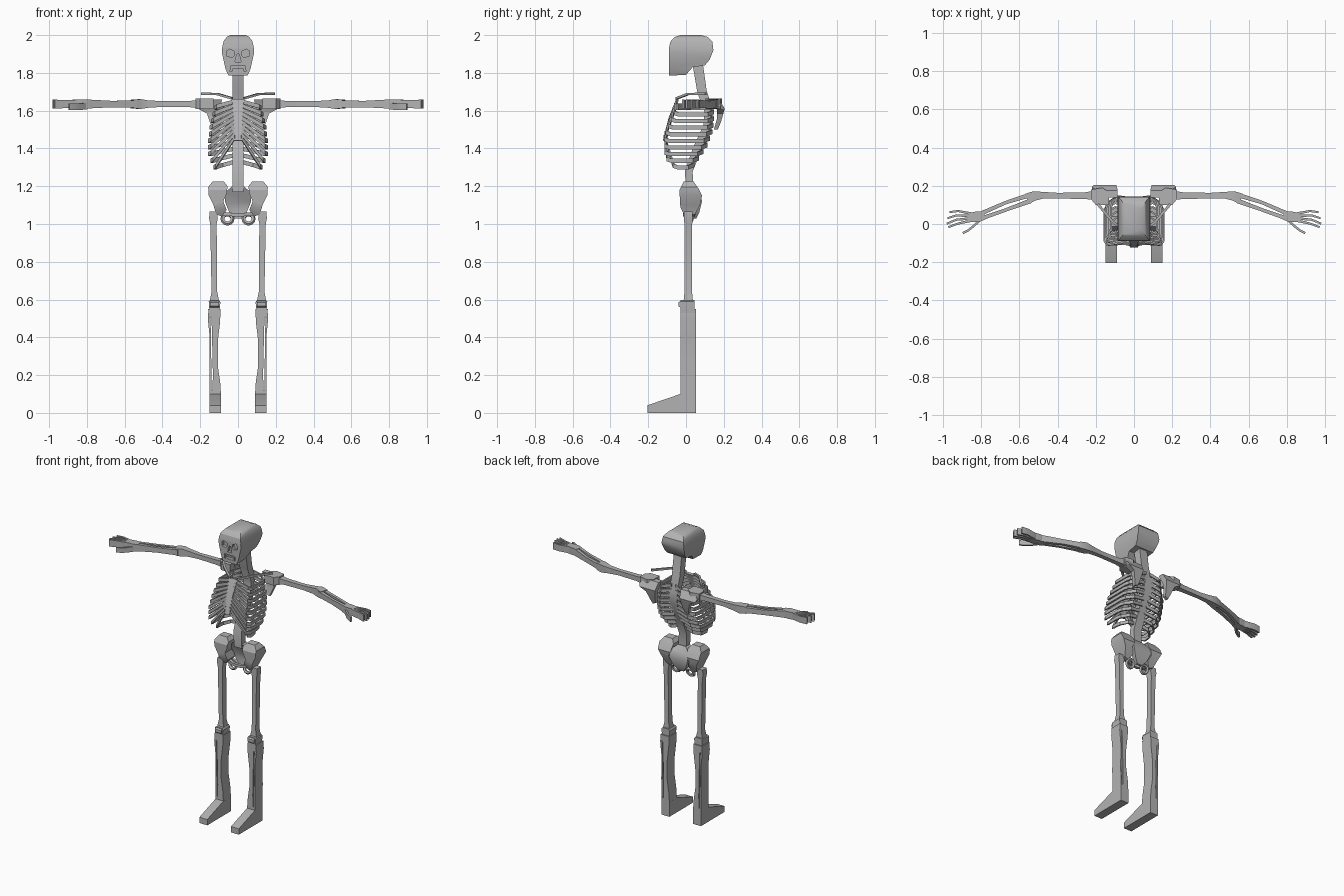
import bpy, bmesh, math
from mathutils import Vector

if "Cube" in bpy.data.objects:
    bpy.data.objects.remove(bpy.data.objects["Cube"])

bone = bpy.data.materials.new("bone_grey")
bone.diffuse_color = (0.45, 0.45, 0.45, 1)
bone.use_nodes = True
bone.node_tree.nodes["Principled BSDF"].inputs["Base Color"].default_value = bone.diffuse_color


def make(name, verts, faces, mirror=False):
    me = bpy.data.meshes.new(name)
    me.from_pydata(verts, [], faces)
    bm = bmesh.new()
    bm.from_mesh(me)
    bmesh.ops.recalc_face_normals(bm, faces=bm.faces)
    bm.to_mesh(me)
    bm.free()
    me.materials.append(bone)
    ob = bpy.data.objects.new(name, me)
    bpy.context.collection.objects.link(ob)
    if mirror:
        ob.modifiers.new("mirror", 'MIRROR')
    return ob


def prism(name, pts, axis, lo, hi, mirror=False):
    """Extrude a 2D outline along axis x (pts y,z), y (pts x,z) or z (pts x,y)."""
    def at(p, d):
        return {'x': (d, p[0], p[1]), 'y': (p[0], d, p[1]), 'z': (p[0], p[1], d)}[axis]
    n = len(pts)
    verts = [at(p, d) for d in (lo, hi) for p in pts]
    faces = [tuple(range(n)), tuple(range(n, 2 * n))]
    faces += [(i, (i + 1) % n, n + (i + 1) % n, n + i) for i in range(n)]
    return make(name, verts, faces, mirror)


def sweep(name, path, sizes, ref=(0, 0, 1), mirror=False):
    """Rectangular bar along a path; size = (across, along ref)."""
    path, ref = [Vector(p) for p in path], Vector(ref)
    if isinstance(sizes, tuple):
        sizes = [sizes] * len(path)
    verts, faces = [], []
    for i, p in enumerate(path):
        t = path[min(i + 1, len(path) - 1)] - path[max(i - 1, 0)]
        s = t.cross(ref).normalized()
        a, b = sizes[i][0] / 2, sizes[i][1] / 2
        verts += [p + s * u * a + ref * v * b for u, v in ((-1, -1), (1, -1), (1, 1), (-1, 1))]
    for i in range(len(path) - 1):
        k = 4 * i
        faces += [(k + j, k + (j + 1) % 4, k + 4 + (j + 1) % 4, k + 4 + j) for j in range(4)]
    k = len(verts) - 4
    faces += [(3, 2, 1, 0), (k, k + 1, k + 2, k + 3)]
    return make(name, verts, faces, mirror)


def carve(ob, cutter, op):
    m = ob.modifiers.new("carve", 'BOOLEAN')
    m.operation, m.object, m.solver = op, cutter, 'EXACT'
    bpy.context.view_layer.objects.active = ob
    bpy.ops.object.modifier_apply(modifier=m.name)
    bpy.data.objects.remove(cutter)


def table(t, rows):
    for (a, va), (b, vb) in zip(rows, rows[1:]):
        if t <= b:
            return va + (vb - va) * (t - a) / (b - a)
    return rows[-1][1]


def both(half):
    return half + [(-x, z) for x, z in reversed(half)]


# Skull: front outline intersected with side outline, then sockets cut in
skull = prism("skull", both([(.05, 1.785), (.066, 1.82), (.075, 1.86), (.085, 1.905), (.083, 1.94),
                             (.075, 1.97), (.058, 1.992), (.04, 2.0)]), 'y', -.2, .2)
carve(skull, prism("side", [(-.09, 1.785), (-.09, 1.93), (-.083, 1.965), (-.06, 1.99), (-.03, 2.0),
                            (.08, 2.0), (.115, 1.99), (.14, 1.965), (.145, 1.92), (.125, 1.87), (.1, 1.84),
                            (.035, 1.83), (0, 1.79)], 'x', -.2, .2), 'INTERSECT')
eye = [(.018, 1.895), (.03, 1.882), (.058, 1.888), (.06, 1.915), (.045, 1.926), (.022, 1.915)]
for sign in (1, -1):
    carve(skull, prism("eye_cut", [(sign * x, z) for x, z in eye], 'y', -.2, -.07), 'DIFFERENCE')
carve(skull, prism("nose_cut", both([(.016, 1.857), (.012, 1.88), (.005, 1.9)]), 'y', -.2, -.07), 'DIFFERENCE')
carve(skull, prism("mouth_cut", both([(.042, 1.807), (.038, 1.838)]), 'y', -.2, -.075), 'DIFFERENCE')
prism("teeth", both([(.033, 1.805), (.03, 1.824)]), 'y', -.088, -.07)

# Spine
sweep("spine", [(0, .06, 1.86), (0, .085, 1.7), (0, .12, 1.6), (0, .115, 1.52), (0, .06, 1.4),
                (0, .015, 1.28), (0, .02, 1.17)],
      [(.055, .06), (.05, .06), (.045, .06), (.045, .06), (.045, .06), (.04, .06), (.045, .06)], (1, 0, 0))

# Sternum
sweep("sternum", [(0, -.045, 1.66), (0, -.085, 1.56), (0, -.115, 1.44)],
      [(.015, .065), (.015, .045), (.015, .04)], (1, 0, 0))

# Ribs fan out: level on top, steep at the bottom
RIBS = 10
for i in range(RIBS):
    t = i / (RIBS - 1)
    zs, zf = 1.615 - .315 * t, 1.65 - .19 * t
    x = table(t, [(0, .12), (.3, .145), (.6, .155), (.8, .153), (1, .125)])
    yf = table(t, [(0, -.045), (.5, -.11), (.85, -.11), (1, -.065)])
    yb = table(t, [(0, .145), (.4, .14), (.7, .105), (1, .04)])
    ys = table(t, [(0, -.05), (.5, -.085), (1, -.115)])
    sweep(f"rib_{i + 1}", [(.015, yb - .01, zs + .03), (x * .65, yb, zs + .012), (x * .95, yb - .03, zs),
                           (x, yb - .06, zs), (x, yf + .02, zs), (x * .93, yf, zs + .008),
                           (.015, ys, zf)], (.01, .022), mirror=True)

# Shoulder girdle
sweep("collarbone", [(.03, -.05, 1.665), (.11, .01, 1.688), (.19, .105, 1.69)], (.014, .012), mirror=True)
blade = [(.085, 1.66), (.19, 1.66), (.22, 1.63), (.21, 1.61), (.165, 1.585), (.135, 1.5), (.11, 1.51)]
blade_ob = prism("shoulder_blade", blade, 'y', 0, .3)
carve(blade_ob, prism("side", [(.13, 1.68), (.165, 1.68), (.205, 1.61), (.185, 1.54), (.165, 1.49),
                               (.145, 1.49), (.165, 1.56), (.165, 1.6)], 'x', 0, .4), 'INTERSECT')
blade_ob.modifiers.new("mirror", 'MIRROR')
prism("shoulder_joint", [(.13, .1), (.2, .1), (.225, .13), (.225, .18), (.165, .19), (.13, .165)], 'z',
      1.61, 1.665, mirror=True)

# Arms
Z = 1.635
sweep("upper_arm", [(.2, .15, Z), (.26, .148, Z), (.4, .148, Z), (.48, .15, Z), (.52, .147, Z), (.56, .132, Z)],
      [(.05, .045), (.034, .032), (.03, .03), (.036, .04), (.05, .052), (.055, .045)], mirror=True)
for name, dy in (("radius", .016), ("ulna", -.016)):
    sweep(name, [(.54, .137 + dy, Z), (.67, .093 + dy * 1.2, Z), (.81, .038 + dy * .8, Z)],
          [(.025, .038), (.018, .034), (.022, .048)], mirror=True)

# Hands
prism("palm", [(.785, .065), (.775, .025), (.81, .01), (.86, .012), (.875, .03), (.865, .058), (.82, .066)],
      'z', Z - .024, Z + .024, mirror=True)
fingers = [[(.85, .054), (.92, .068), (.965, .062)], [(.85, .042), (.93, .045), (.975, .03)],
           [(.85, .03), (.93, .022), (.979, .002)], [(.85, .018), (.92, .002), (.97, -.016)]]
for i, f in enumerate(fingers):
    sweep(f"finger_{i + 1}", [(x, y, Z) for x, y in f], [(.014, .044), (.011, .044), (.01, .046)], mirror=True)
sweep("thumb", [(.8, .025, Z - .01), (.84, -.012, Z - .015), (.865, -.032, Z - .015), (.895, -.048, Z - .015)],
      (.012, .034), mirror=True)

# Pelvis: hip wings, sacrum and ring-shaped lower bones
wing = prism("hip_wing", [(.075, 1.225), (.135, 1.225), (.158, 1.195), (.155, 1.15), (.13, 1.1), (.115, 1.05),
                          (.085, 1.04), (.06, 1.075), (.078, 1.12), (.06, 1.16), (.055, 1.2)], 'y', -.2, .2)
carve(wing, prism("side", [(-.012, 1.225), (.04, 1.225), (.065, 1.19), (.085, 1.15), (.075, 1.1), (.055, 1.065),
                           (.04, 1.03), (0, 1.03), (-.03, 1.09), (-.035, 1.18)], 'x', 0, .4), 'INTERSECT')
wing.modifiers.new("mirror", 'MIRROR')
sacrum = prism("sacrum", both([(.02, 1.03), (.045, 1.06), (.07, 1.12), (.065, 1.17), (.03, 1.2)]), 'y', -.2, .2)
carve(sacrum, prism("side", [(.0, 1.2), (.045, 1.2), (.075, 1.16), (.085, 1.12), (.07, 1.06), (.055, 1.03),
                             (.04, 1.03), (.045, 1.1)], 'x', -.2, .2), 'INTERSECT')
for sign in (1, -1):
    bpy.ops.mesh.primitive_torus_add(major_segments=14, minor_segments=5, major_radius=.026, minor_radius=.011,
                                     location=(sign * .056, .03, 1.027), rotation=(math.radians(70), 0, 0))
    ring = bpy.context.object
    ring.name = "sit_bone_ring"
    ring.data.materials.append(bone)
sweep("pubic_bridge", [(-.09, .02, 1.055), (-.03, -.005, 1.05), (.03, -.005, 1.05), (.09, .02, 1.055)], (.02, .018))

# Legs
sweep("thigh_bone", [(.13, .012, 1.065), (.13, .012, 1.03), (.13, .012, 1.0), (.125, .012, .64), (.125, .012, .59)],
      [(.044, .04), (.044, .046), (.042, .034), (.04, .03), (.05, .05)], (1, 0, 0), mirror=True)
prism("knee", [(.097, .55), (.152, .55), (.155, .59), (.145, .597), (.1, .597), (.093, .585)], 'y',
      -.03, .045, mirror=True)
prism("kneecap", [(-.03, .557), (-.04, .565), (-.04, .585), (-.025, .595)], 'x', .1, .148, mirror=True)
prism("shin_bone", [(.092, .55), (.158, .55), (.155, .515), (.14, .5), (.135, .3), (.133, .2), (.135, .12),
                    (.15, .11), (.15, .095), (.09, .095), (.094, .16), (.107, .25), (.107, .38), (.095, .48)],
      'y', -.03, .052, mirror=True)
prism("calf_bone", [(.158, .53), (.145, .5), (.142, .3), (.139, .2), (.141, .1), (.15, .1), (.152, .25),
                    (.15, .4), (.16, .5)], 'y', -.03, .052, mirror=True)
prism("foot", [(-.205, 0), (.052, 0), (.052, .1), (-.03, .1), (-.205, .04)], 'x', .09, .15, mirror=True)

# Soft shading only across shallow angles
bpy.ops.object.select_all(action='SELECT')
bpy.context.view_layer.objects.active = skull
bpy.ops.object.shade_smooth_by_angle(angle=math.radians(30))
